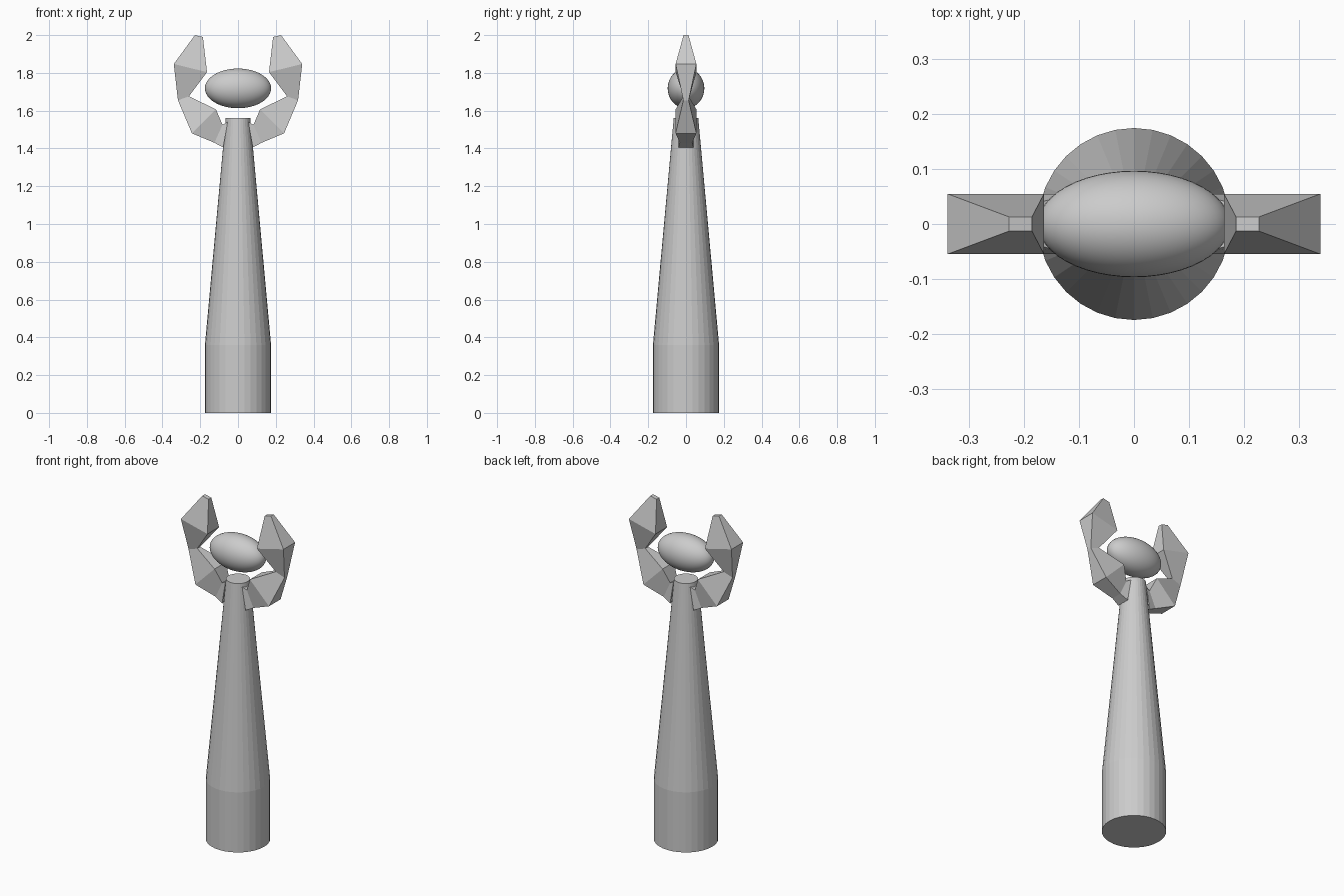
import bpy, bmesh, math

if "Cube" in bpy.data.objects:
    bpy.data.objects.remove(bpy.data.objects["Cube"])

grey = bpy.data.materials.new("plain grey")
grey.diffuse_color = (0.6, 0.6, 0.6, 1)
grey.use_nodes = True
grey.node_tree.nodes["Principled BSDF"].inputs["Base Color"].default_value = grey.diffuse_color


def loft(name, rings):
    """Skin a list of closed rings (same point count) and cap both ends."""
    bm = bmesh.new()
    loops = [[bm.verts.new(p) for p in ring] for ring in rings]
    n = len(loops[0])
    for a, b in zip(loops, loops[1:]):
        for i in range(n):
            j = (i + 1) % n
            bm.faces.new((a[i], a[j], b[j], b[i]))
    bm.faces.new(loops[0])
    bm.faces.new(loops[-1])
    bmesh.ops.recalc_face_normals(bm, faces=bm.faces)
    mesh = bpy.data.meshes.new(name)
    bm.to_mesh(mesh)
    bm.free()
    mesh.materials.append(grey)
    obj = bpy.data.objects.new(name, mesh)
    bpy.context.collection.objects.link(obj)
    return obj


def circle(r, z, n=32):
    return [(r * math.cos(2 * math.pi * i / n), r * math.sin(2 * math.pi * i / n), z)
            for i in range(n)]


# Tapered handle with straight grip at the bottom
loft("handle", [circle(0.175, 0), circle(0.175, 0.36), circle(0.065, 1.56)])

# Claw: rectangular sections (outer x, outer z, inner x, inner z, half width)
sections = [
    (0.078, 1.405, 0.055, 1.54, 0.040),
    (0.125, 1.430, 0.082, 1.525, 0.033),
    (0.244, 1.480, 0.117, 1.607, 0.055),
    (0.318, 1.655, 0.260, 1.676, 0.014),
    (0.340, 1.847, 0.164, 1.804, 0.055),
    (0.228, 2.000, 0.186, 1.990, 0.013),
]
claw = loft("claws", [[(ox, -w, oz), (ox, w, oz), (ix, w, iz), (ix, -w, iz)]
                      for ox, oz, ix, iz, w in sections])
claw.modifiers.new("Mirror", 'MIRROR').use_mirror_merge = False

# Floating smooth gem between the claws
bpy.ops.mesh.primitive_uv_sphere_add(segments=48, ring_count=24, radius=1,
                                     location=(0, 0, 1.718))
gem = bpy.context.object
gem.name = "gem"
gem.scale = (0.175, 0.097, 0.105)
gem.data.materials.append(grey)
bpy.ops.object.shade_smooth()
